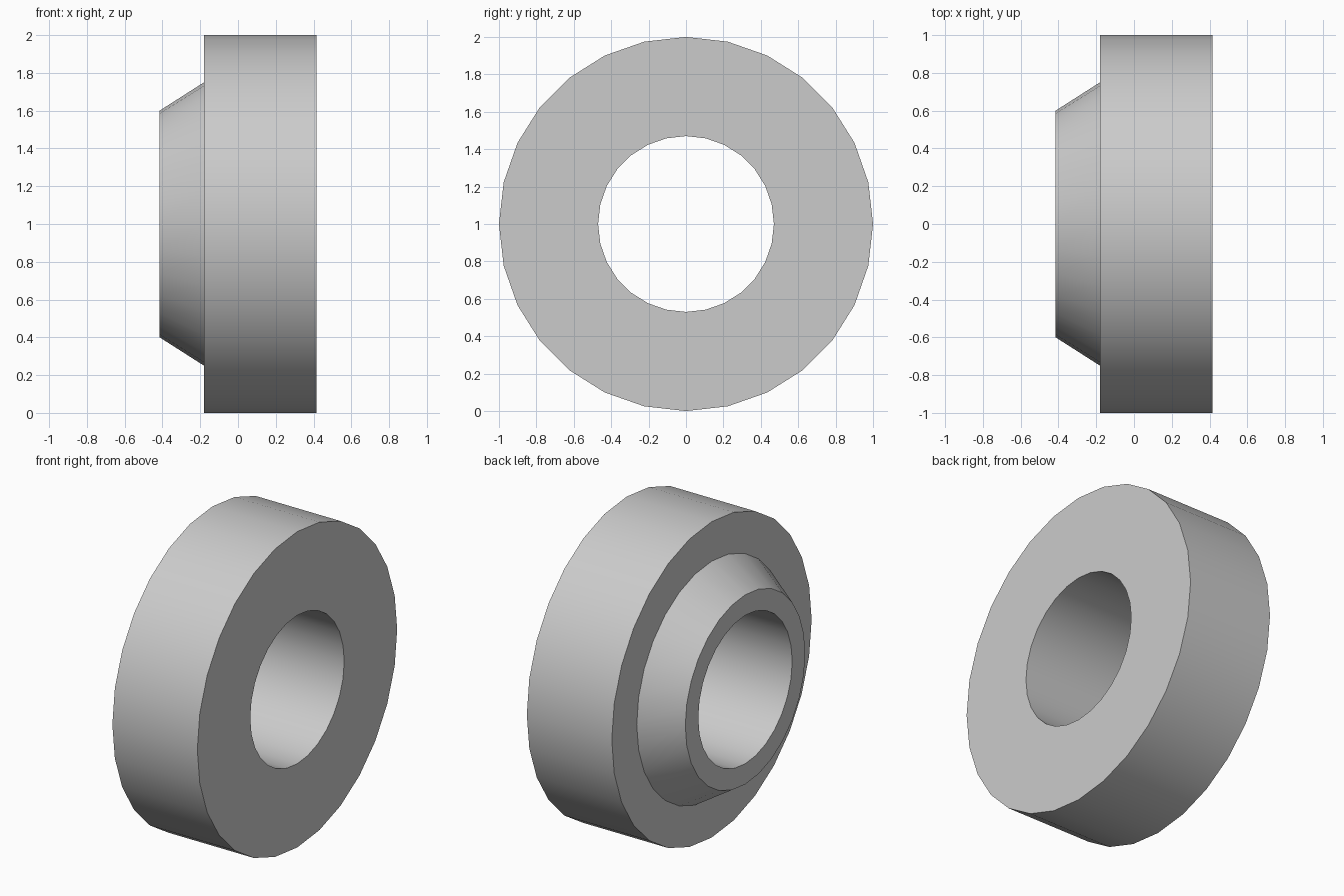
import bpy, math

if "Cube" in bpy.data.objects:
    bpy.data.objects.remove(bpy.data.objects["Cube"])

SIDES = 28

# Closed cross-section of the bushing: (position along x, radius)
PROFILE = [
    (0.415, 0.47), (0.415, 1.0),       # flat front face
    (-0.18, 1.0), (-0.18, 0.75),       # outer rim and shoulder
    (-0.415, 0.60), (-0.415, 0.47),    # tapered collar and its end face
]


def lathe_x(name, profile, sides, centre_z):
    """Revolve a closed profile around the x axis."""
    n = len(profile)
    verts, faces = [], []
    for s in range(sides):
        a = 2 * math.pi * s / sides
        verts += [(x, r * math.cos(a), r * math.sin(a)) for x, r in profile]
        t = (s + 1) % sides
        for i in range(n):
            j = (i + 1) % n
            faces.append((s * n + i, s * n + j, t * n + j, t * n + i))
    mesh = bpy.data.meshes.new(name)
    mesh.from_pydata(verts, [], faces)
    mesh.validate()
    obj = bpy.data.objects.new(name, mesh)
    obj.location.z = centre_z
    bpy.context.collection.objects.link(obj)
    return obj


# Stepped ring with a straight bore
ring = lathe_x("flanged_ring", PROFILE, SIDES, 1.0)

# Consistent outward normals, smooth round walls and sharp rims
bpy.context.view_layer.objects.active = ring
ring.select_set(True)
bpy.ops.object.mode_set(mode='EDIT')
bpy.ops.mesh.select_all(action='SELECT')
bpy.ops.mesh.normals_make_consistent(inside=False)
bpy.ops.object.mode_set(mode='OBJECT')
bpy.ops.object.shade_smooth_by_angle(angle=math.radians(30))
